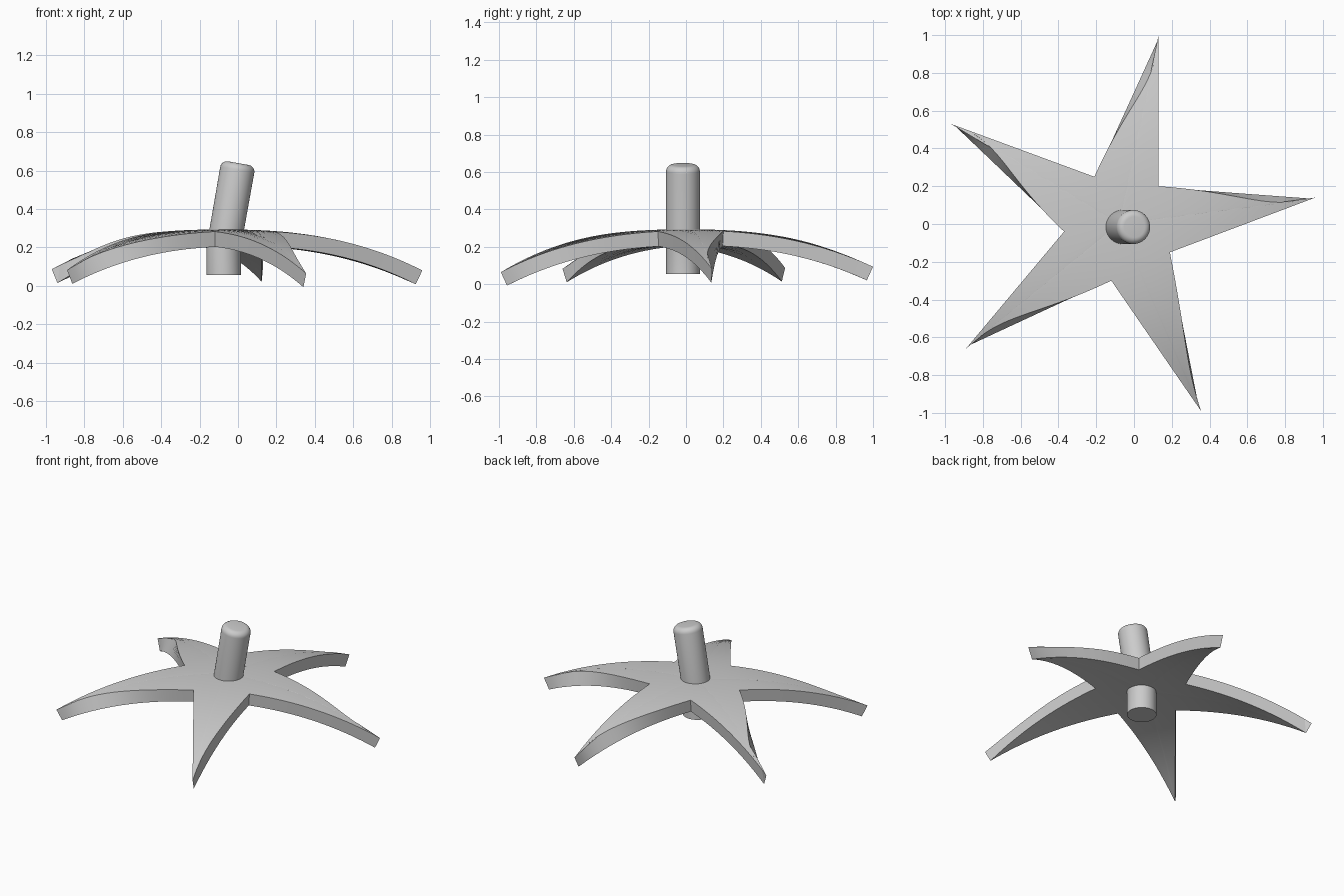
import bpy, bmesh, math
from mathutils import Vector, Matrix

cube = bpy.data.objects.get("Cube")
if cube:
    bpy.data.objects.remove(cube)

grey = bpy.data.materials.new("plain grey")
grey.use_nodes = True
grey.diffuse_color = (0.6, 0.6, 0.6, 1)
grey.node_tree.nodes["Principled BSDF"].inputs["Base Color"].default_value = (0.6, 0.6, 0.6, 1)

CENTRE = Vector((-0.08, 0.0))
THICK = 0.08


def finish(name, bm):
    bmesh.ops.remove_doubles(bm, verts=bm.verts, dist=0.0002)
    bmesh.ops.recalc_face_normals(bm, faces=bm.faces)
    mesh = bpy.data.meshes.new(name)
    bm.to_mesh(mesh)
    bm.free()
    mesh.materials.append(grey)
    obj = bpy.data.objects.new(name, mesh)
    bpy.context.collection.objects.link(obj)
    bpy.ops.object.select_all(action='DESELECT')
    obj.select_set(True)
    bpy.context.view_layer.objects.active = obj
    bpy.ops.object.shade_smooth_by_angle(angle=math.radians(35))


def dome(p, depth):
    """Lift a flat point onto the dome, then sink it along the dome normal."""
    d = p - CENTRE
    r = d.length
    z = 0.293 - 0.19 * r ** 2.4
    slope = 0.456 * r ** 1.4
    out = d.normalized() if r > 1e-6 else Vector((0, 0))
    n = Vector((out.x * slope, out.y * slope, 1)).normalized()
    return Vector((p.x, p.y, z)) - n * depth


# Drooping five-armed star: tips and notches in anticlockwise order
tips = [(0.96, 0.14), (0.13, 1.0), (-0.97, 0.53), (-0.89, -0.66), (0.355, -0.99)]
notches = [(0.13, 0.2), (-0.21, 0.25), (-0.37, -0.04), (-0.12, -0.3), (0.19, -0.15)]
curl = [0.04, 0.045, 0.055, 0.04, 0.015]
SIDE, RINGS = 20, 8

bm = bmesh.new()
for i in range(5):
    for a, b, bow in ((notches[i], tips[i], curl[i]), (notches[i], tips[(i + 1) % 5], 0)):
        a, b = Vector(a), Vector(b)
        along = (b - a).normalized()
        inward = Vector((along.y, -along.x))
        grids = []
        for depth, amount in ((0, bow), (THICK, 0)):
            grid = []
            for s in range(SIDE + 1):
                t = s / SIDE
                edge = a.lerp(b, t) + inward * amount * math.sin(math.pi * t ** 2.2)
                grid.append([bm.verts.new(dome(CENTRE.lerp(edge, k / RINGS), depth))
                             for k in range(RINGS + 1)])
            grids.append(grid)
        top, low = grids
        for s in range(SIDE):
            for g in grids:
                for k in range(RINGS):
                    bm.faces.new((g[s][k], g[s + 1][k], g[s + 1][k + 1], g[s][k + 1]))
            bm.faces.new((top[s][-1], top[s + 1][-1], low[s + 1][-1], low[s][-1]))
bmesh.ops.dissolve_degenerate(bm, dist=0.0002, edges=bm.edges)
finish("star_body", bm)

# Stem: upright below the star, leaning above it, with a rounded top rim
RADIUS, ROUND, LENGTH, SEGS = 0.09, 0.035, 0.445, 40
lean = Matrix.Rotation(math.radians(10), 3, 'Y')
base = Vector((-0.075, -0.016, 0.2))
rings = [(-0.145, RADIUS), (0, RADIUS)]
for j in range(7):
    a = j / 6 * math.pi / 2
    rings.append((LENGTH - ROUND + ROUND * math.sin(a), RADIUS - ROUND + ROUND * math.cos(a)))

bm = bmesh.new()
loops = []
for height, radius in rings:
    loop = []
    for j in range(SEGS):
        a = math.tau * j / SEGS
        p = Vector((radius * math.cos(a), radius * math.sin(a), height))
        loop.append(bm.verts.new(base + (lean @ p if height > 0 else p)))
    loops.append(loop)
for lo, hi in zip(loops, loops[1:]):
    for j in range(SEGS):
        n = (j + 1) % SEGS
        bm.faces.new((lo[j], lo[n], hi[n], hi[j]))
bm.faces.new(loops[0])
bm.faces.new(loops[-1])
finish("stem", bm)
